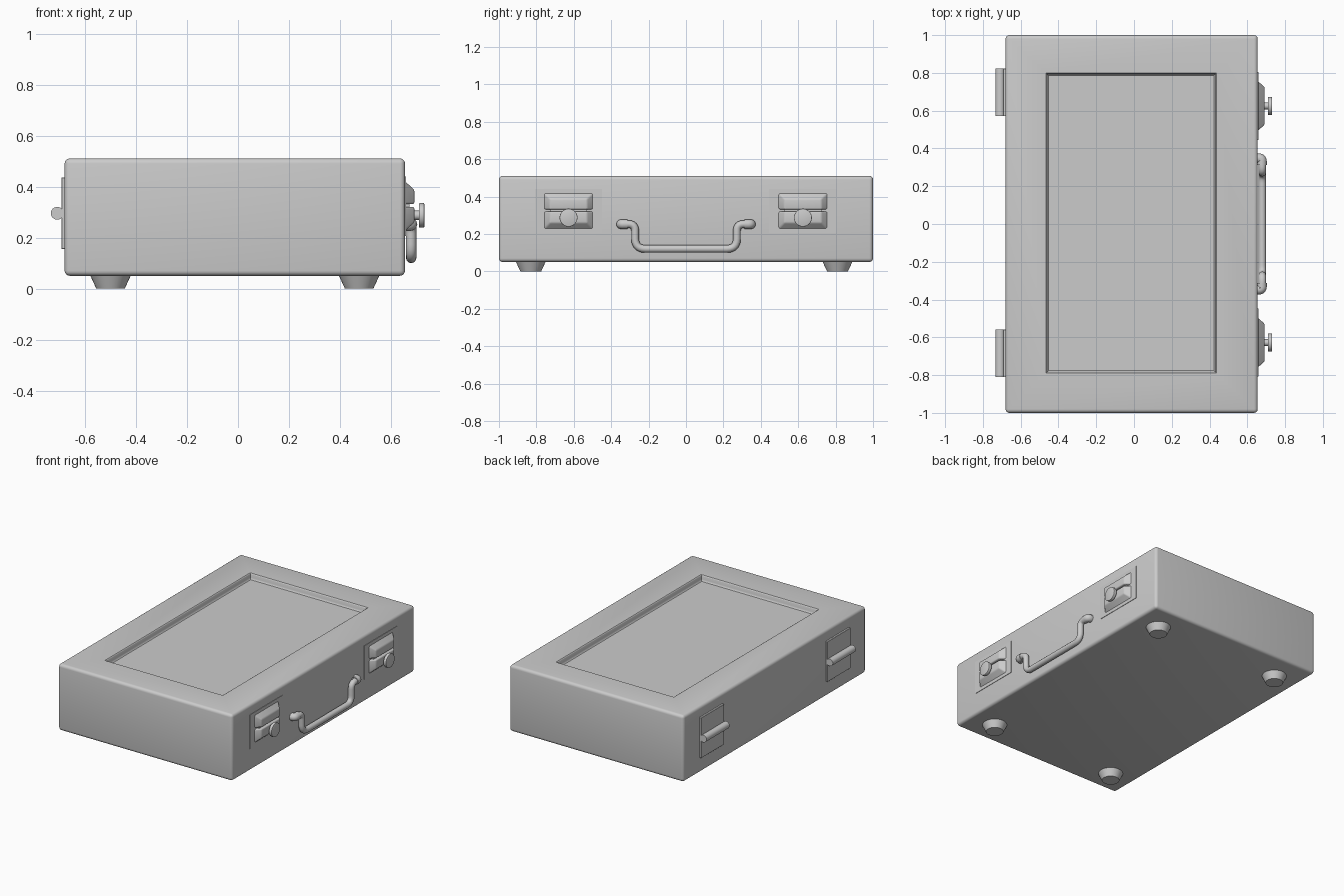
import bpy, bmesh, math
from mathutils import Vector, Matrix

if "Cube" in bpy.data.objects:
    bpy.data.objects.remove(bpy.data.objects["Cube"])


def finish(name, bm, smooth=True):
    bmesh.ops.recalc_face_normals(bm, faces=bm.faces)
    mesh = bpy.data.meshes.new(name)
    bm.to_mesh(mesh)
    bm.free()
    ob = bpy.data.objects.new(name, mesh)
    bpy.context.collection.objects.link(ob)
    if smooth:
        bpy.ops.object.select_all(action='DESELECT')
        ob.select_set(True)
        bpy.context.view_layer.objects.active = ob
        bpy.ops.object.shade_smooth_by_angle(angle=math.radians(35))
    return ob


def box_mesh(lo, hi, bevel=0.0, segments=2):
    bm = bmesh.new()
    lo, hi = Vector(lo), Vector(hi)
    size = hi - lo
    bmesh.ops.create_cube(bm, size=1, matrix=Matrix.Translation((lo + hi) / 2) @ Matrix.Diagonal((*size, 1)))
    if bevel:
        bmesh.ops.bevel(bm, geom=bm.edges[:], offset=bevel, segments=segments, profile=0.5, affect='EDGES')
    return bm


def cone(name, centre, r1, r2, depth, axis='Z', bevel=0.0):
    rot = {'Z': Matrix(), 'X': Matrix.Rotation(math.pi / 2, 4, 'Y'),
           'Y': Matrix.Rotation(-math.pi / 2, 4, 'X')}[axis]
    bm = bmesh.new()
    bmesh.ops.create_cone(bm, cap_ends=True, segments=32, radius1=r1, radius2=r2, depth=depth,
                          matrix=Matrix.Translation(centre) @ rot)
    if bevel:
        caps = {e for f in bm.faces if len(f.verts) > 4 for e in f.edges}
        bmesh.ops.bevel(bm, geom=list(caps), offset=bevel, segments=2, profile=0.5, affect='EDGES')
    return finish(name, bm)


def tube(name, points, radius, fillet):
    # straight runs joined by rounded corners
    pts = [Vector(p) for p in points]
    path = [pts[0]]
    for a, b, c in zip(pts, pts[1:], pts[2:]):
        d = min(fillet, (a - b).length * 0.48, (c - b).length * 0.48)
        p, q = b + (a - b).normalized() * d, b + (c - b).normalized() * d
        for i in range(7):
            t = i / 6
            path.append(p * (1 - t) ** 2 + b * 2 * t * (1 - t) + q * t * t)
    path.append(pts[-1])
    cu = bpy.data.curves.new(name, 'CURVE')
    cu.dimensions = '3D'
    cu.bevel_depth = radius
    cu.bevel_resolution = 4
    cu.use_fill_caps = True
    sp = cu.splines.new('POLY')
    sp.points.add(len(path) - 1)
    for sp_p, p in zip(sp.points, path):
        sp_p.co = (*p, 1)
    sp.use_smooth = True
    ob = bpy.data.objects.new(name, cu)
    bpy.context.collection.objects.link(ob)
    return ob


def latch_half(name, y, z_gap, z_end):
    # block tapering outward on its sides and outer end
    x0, x1, w, taper = 0.655, 0.692, 0.132, 0.033
    s = math.copysign(taper, z_end - z_gap)
    bm = bmesh.new()
    base = [bm.verts.new((x0, y + a * w, z)) for a, z in
            ((-1, z_gap), (1, z_gap), (1, z_end), (-1, z_end))]
    front = [bm.verts.new((x1, y + a * (w - taper), z)) for a, z in
             ((-1, z_gap), (1, z_gap), (1, z_end - s), (-1, z_end - s))]
    bm.faces.new(base)
    top = bm.faces.new(front)
    for i in range(4):
        j = (i + 1) % 4
        bm.faces.new((base[i], base[j], front[j], front[i]))
    edges = set(top.edges) | {e for e in bm.edges if (e.verts[0] in base) != (e.verts[1] in base)}
    bmesh.ops.bevel(bm, geom=list(edges), offset=0.008, segments=3, profile=0.5, affect='EDGES')
    return finish(name, bm)


# Case body with a recessed lid panel
bm = box_mesh((-0.68, -1, 0.05), (0.655, 1, 0.51), 0.02, 4)
bm.faces.ensure_lookup_table()
lid = max((f for f in bm.faces if f.normal.z > 0.99), key=lambda f: f.calc_area())
bmesh.ops.inset_region(bm, faces=[lid], thickness=0.1)
for v in lid.verts:
    v.co.x = 0.437 if v.co.x > 0 else -0.467
    v.co.y = 0.80 if v.co.y > 0 else -0.79
for inset, drop in ((0.004, 0.002), (0.003, 0.005), (0.002, 0.02), (0.004, 0.008), (0.007, 0.004)):
    bmesh.ops.inset_region(bm, faces=[lid], thickness=inset, depth=-drop)
finish("case_body", bm)

# Feet
for x in (-0.50, 0.475):
    for y in (-0.83, 0.81):
        cone("foot", (x, y, 0.026), 0.056, 0.08, 0.052)

# Latches
for y in (-0.628, 0.625):
    finish("latch_plate", box_mesh((0.65, y - 0.18, 0.205), (0.658, y + 0.18, 0.44)))
    latch_half("latch_upper", y, 0.331, 0.42)
    latch_half("latch_lower", y, 0.320, 0.226)
    finish("latch_link", box_mesh((0.655, y - 0.10, 0.30), (0.672, y + 0.10, 0.35)))
    cone("latch_stem", (0.70, y, 0.287), 0.018, 0.018, 0.036, 'X')
    cone("latch_knob", (0.720, y, 0.287), 0.048, 0.048, 0.021, 'X', 0.003)

# Carry handle with elbow sockets
hx = 0.679
tube("handle", [(hx, -0.345, 0.252), (hx, -0.272, 0.252), (hx, -0.272, 0.12),
                (hx, 0.272, 0.12), (hx, 0.272, 0.252), (hx, 0.345, 0.252)], 0.0205, 0.055)
for s in (-1, 1):
    tube("handle_socket", [(0.645, s * 0.347, 0.252), (0.677, s * 0.347, 0.252),
                           (0.677, s * 0.312, 0.252)], 0.026, 0.025)

# Hinges
for y in (-0.685, 0.697):
    finish("hinge_leaf", box_mesh((-0.693, y - 0.126, 0.155), (-0.675, y + 0.126, 0.435), 0.002, 1))
    cone("hinge_pin", (-0.709, y, 0.295), 0.025, 0.025, 0.252, 'Y')
